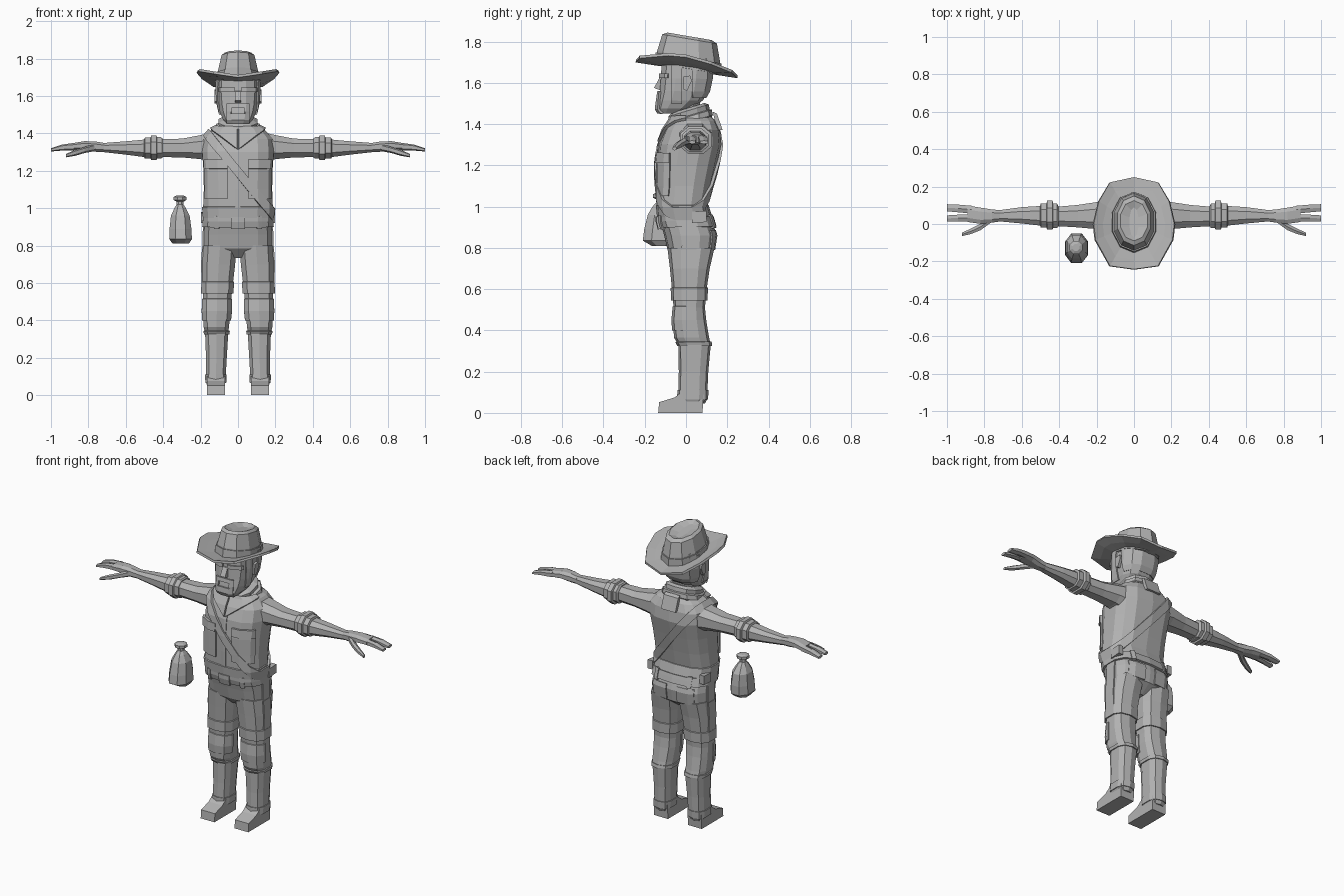
import bpy, bmesh, math
from mathutils import Vector

grey = bpy.data.materials.new("plain_grey")
grey.diffuse_color = (0.45, 0.45, 0.45, 1)


def finish(name, bm, mirror=False, solid=0, offset=1, closed=True):
    if closed:
        bmesh.ops.recalc_face_normals(bm, faces=bm.faces[:])
    me = bpy.data.meshes.new(name)
    bm.to_mesh(me)
    bm.free()
    me.materials.append(grey)
    ob = bpy.data.objects.new(name, me)
    bpy.context.collection.objects.link(ob)
    if solid:
        m = ob.modifiers.new("thickness", 'SOLIDIFY')
        m.thickness, m.offset = solid, offset
    if mirror:
        ob.modifiers.new("mirror", 'MIRROR').use_clip = False
    return ob


def loft(name, rings, n=10, axis='z', p=2.6, mirror=False, warp=None):
    """rings: (t, a0, a1, b0, b1); a,b are x,y for axis z and y,z for axis x"""
    bm, loops = bmesh.new(), []
    for t, a0, a1, b0, b1 in rings:
        loop = []
        for i in range(n):
            w = (i + 0.5) / n * math.tau
            c, s = math.cos(w), math.sin(w)
            a = (a0 + a1) / 2 + (a1 - a0) / 2 * math.copysign(abs(c) ** (2 / p), c)
            b = (b0 + b1) / 2 + (b1 - b0) / 2 * math.copysign(abs(s) ** (2 / p), s)
            co = Vector((a, b, t) if axis == 'z' else (t, a, b))
            loop.append(bm.verts.new(warp(co) if warp else co))
        loops.append(loop)
    for l, m in zip(loops, loops[1:]):
        for i in range(n):
            j = (i + 1) % n
            bm.faces.new((l[i], l[j], m[j], m[i]))
    bm.faces.new(loops[0][::-1])
    bm.faces.new(loops[-1])
    return finish(name, bm, mirror)


def patch(name, src, t, x=None, y=None, z=None, planes=(), mirror=False):
    """raised panel cut from the surface of src between limits"""
    bm = bmesh.new()
    bm.from_mesh(src.data)
    cuts = list(planes)
    for k, lim in enumerate((x, y, z)):
        if lim:
            for v, sgn in zip(lim, (-1, 1)):
                co, no = Vector((0, 0, 0)), Vector((0, 0, 0))
                co[k], no[k] = v, sgn
                cuts.append((co, no))
    for co, no in cuts:
        bmesh.ops.bisect_plane(bm, geom=bm.verts[:] + bm.edges[:] + bm.faces[:],
                               plane_co=co, plane_no=no, clear_outer=True)
    return finish(name, bm, mirror, solid=t, closed=False)


def extrude(name, outline, x0, x1, mirror=False):
    """outline of (y, z) points pulled along x"""
    bm = bmesh.new()
    a = [bm.verts.new((x0, *q)) for q in outline]
    b = [bm.verts.new((x1, *q)) for q in outline]
    bm.faces.new(a)
    bm.faces.new(b[::-1])
    for i in range(len(a)):
        j = (i + 1) % len(a)
        bm.faces.new((a[i], a[j], b[j], b[i]))
    return finish(name, bm, mirror)


# Jacket
jacket = loft("jacket", [
    (0.945, -.183, .183, -.132, .12), (1.0, -.19, .19, -.14, .105),
    (1.1, -.186, .186, -.142, .125), (1.2, -.188, .188, -.142, .148),
    (1.3, -.195, .195, -.132, .172), (1.37, -.19, .19, -.105, .165),
    (1.415, -.15, .15, -.075, .145), (1.45, -.08, .08, -.06, .11)], 14, p=2.8)
patch("jacket_hem", jacket, .008, z=(.95, 1.0))
F = (-.3, -.06)
patch("front_placket", jacket, .005, x=(-.016, .014), y=F, z=(1.0, 1.32))
for s, nm in ((-1, "right"), (1, "left")):
    lo, hi = sorted((s * .055, s * .17))
    patch(nm + "_pocket_flap", jacket, .017, x=(lo, hi), y=F, z=(1.21, 1.26))
    patch(nm + "_pocket", jacket, .009, x=(lo, hi), y=F, z=(1.05, 1.21))
patch("lapel", jacket, .014, x=(.003, .15), y=(-.3, 0), z=(1.29, 1.43),
      planes=[((0, 0, 1.31), (.6, 0, -.8))], mirror=True)

# Shoulder strap running diagonally around the body
n = Vector((.78, 0, .626))
c = Vector((0, 0, 1.194))
patch("shoulder_strap", jacket, .014, planes=[(c + n * .023, n), (c - n * .023, -n)])

# Scarf and neck, lower at the front
tilt = lambda k: (lambda v: Vector((v.x, v.y, v.z + k * v.y)))
loft("scarf", [(1.38, -.12, .12, -.085, .115), (1.405, -.13, .13, -.095, .13),
               (1.432, -.122, .122, -.088, .125), (1.437, -.105, .105, -.085, .115),
               (1.462, -.108, .108, -.085, .11), (1.475, -.085, .085, -.07, .09)],
     10, warp=tilt(.3))
extrude("scarf_back_fold", [(.13, 1.46), (.15, 1.45), (.178, 1.37), (.15, 1.37)], -.05, .05)
loft("neck", [(1.38, -.075, .075, -.06, .075), (1.54, -.075, .075, -.065, .07)], 8)

# Head and face
head = loft("head", [
    (1.45, -.06, .06, -.128, -.03), (1.475, -.083, .083, -.143, .03),
    (1.515, -.1, .1, -.138, .085), (1.56, -.11, .11, -.13, .112),
    (1.62, -.115, .115, -.125, .125), (1.72, -.113, .113, -.12, .125)], 12, p=2.8)
extrude("nose", [(-.11, 1.63), (-.128, 1.625), (-.155, 1.575), (-.12, 1.562)], -.017, .017)
patch("moustache", head, .012, x=(-.055, .055), y=F, z=(1.535, 1.558))
patch("beard_side", head, .011, x=(.036, .056), y=F, z=(1.475, 1.535), mirror=True)
patch("chin_beard", head, .011, x=(-.056, .056), y=F, z=(1.456, 1.505))
patch("brow", head, .01, x=(.015, .095), y=F, z=(1.622, 1.645), mirror=True)
patch("sideburn", head, .008, x=(.05, .2), y=(-.07, -.02), z=(1.5, 1.7), mirror=True)
patch("back_hair", head, .008, y=(.03, .2), z=(1.53, 1.7))
extrude("ear", [(-.015, 1.57), (.005, 1.56), (.028, 1.61), (.02, 1.635), (-.012, 1.63)],
        .1, .126, mirror=True)

# Hat brim, curled up at the sides and drooping at the back
half = [(0, .25), (.13, .222), (.19, .12), (.218, 0), (.208, -.085), (.13, -.225), (0, -.243)]
outline = half + [(-x, y) for x, y in half[-2:0:-1]]
bm = bmesh.new()
loops = []
for f in (0.5, 0.78, 1):
    loops.append([bm.verts.new((x * f, y * f, 1.668 - .155 * y * f + 1.3 * (x * f) ** 2))
                  for x, y in outline])
for a, b in zip(loops, loops[1:]):
    for i in range(len(a)):
        j = (i + 1) % len(a)
        bm.faces.new((a[i], b[i], b[j], a[j]))
finish("hat_brim", bm, solid=.014, offset=0)

# Hat crown with a creased top
crown = loft("hat_crown", [
    (1.665, -.118, .118, -.148, .165), (1.73, -.112, .112, -.14, .165),
    (1.815, -.092, .092, -.115, .15), (1.828, -.075, .075, -.09, .125),
    (1.812, -.025, .025, -.07, .09)], 10, p=2.1, warp=tilt(-.17))
patch("hat_band", crown, .007, planes=[((0, 0, 1.722), (0, .17, 1)), ((0, 0, 1.67), (0, -.17, -1))])

# Arms, rolled cuffs and hands
loft("arm", [
    (.12, -.05, .135, 1.235, 1.415), (.2, -.032, .122, 1.258, 1.395),
    (.3, -.022, .106, 1.268, 1.375), (.41, -.015, .096, 1.27, 1.373),
    (.5, -.012, .1, 1.27, 1.37), (.6, 0, .093, 1.284, 1.36),
    (.72, .012, .076, 1.298, 1.35)], 8, 'x', 2.4, True)
loft("sleeve_cuff", [
    (.405, -.02, .1, 1.265, 1.378), (.412, -.025, .115, 1.262, 1.384),
    (.432, -.025, .115, 1.262, 1.384), (.436, -.035, .13, 1.252, 1.392),
    (.464, -.035, .13, 1.252, 1.392), (.468, -.024, .115, 1.262, 1.382),
    (.498, -.024, .115, 1.262, 1.382), (.502, -.012, .1, 1.27, 1.37)], 8, 'x', 2.4, True)
loft("palm", [
    (.715, .012, .076, 1.3, 1.35), (.76, .005, .08, 1.3, 1.358),
    (.82, -.002, .09, 1.31, 1.36), (.89, .008, .102, 1.31, 1.348)], 8, 'x', 2.6, True)
for nm, a, b in (("front_fingers", .012, .052), ("back_fingers", .054, .1)):
    d = .012 if nm[0] == 'b' else 0
    loft(nm, [(.87, a, b, 1.31, 1.35), (.94, a + d / 2, b + d / 2, 1.308, 1.34),
              (1.0, a + d, b + d - .004, 1.303, 1.32)], 6, 'x', 2.6, True)
loft("thumb", [(.765, .005, .045, 1.305, 1.345), (.82, -.035, .005, 1.295, 1.328),
               (.87, -.055, -.022, 1.28, 1.312), (.92, -.066, -.045, 1.272, 1.29)],
     6, 'x', 2.4, True)

# Trousers
hips = loft("hips", [
    (.735, -.05, .05, -.04, .07), (.785, -.186, .186, -.088, .136),
    (.86, -.186, .186, -.106, .148), (.93, -.18, .18, -.125, .128),
    (.97, -.178, .178, -.125, .115)], 14, p=3)
leg = loft("trouser_leg", [
    (.045, .077, .163, -.032, .092), (.065, .066, .172, -.038, .102),
    (.2, .058, .173, -.035, .108), (.33, .05, .178, -.037, .12),
    (.365, .046, .186, -.058, .112), (.45, .036, .19, -.064, .098),
    (.51, .034, .19, -.06, .092), (.6, .024, .193, -.068, .1),
    (.7, .012, .194, -.078, .115), (.8, .004, .188, -.09, .138)], 10, p=2.8, mirror=True)
patch("knee_band", leg, .009, z=(.545, .6), mirror=True)
patch("knee_patch", leg, .007, y=(-.2, 0), z=(.4, .51), mirror=True)
patch("shin_fold", leg, .007, z=(.325, .345), mirror=True)
patch("ankle_hem", leg, .005, z=(.066, .11), mirror=True)
patch("side_stripe", leg, .007, x=(.12, .3), y=(-.02, .05), z=(.6, .79), mirror=True)
patch("hip_stripe", hips, .007, x=(.12, .3), y=(-.02, .05), z=(.79, .9), mirror=True)
patch("back_pocket", hips, .007, x=(.035, .14), y=(.03, .3), z=(.79, .885), mirror=True)

# Belt
belt = patch("belt", hips, .012, z=(.9, .95))
patch("belt_buckle", hips, .022, x=(-.035, .035), y=F, z=(.895, .953))
patch("belt_loop", hips, .018, x=(.1, .12), z=(.893, .957), mirror=True)
extrude("belt_pouch", [(.03, .92), (.1, .925), (.1, .98), (.03, .975)], .165, .197, True)

# Shoes
extrude("shoe", [(-.135, 0), (.08, 0), (.085, .09), (-.01, .11), (-.055, .075), (-.13, .052)],
        .07, .166, True)

# Water flask hanging beside the hip
loft("flask_body", [
    (.81, -.352, -.26, -.17, -.075), (.835, -.372, -.242, -.215, -.045),
    (.89, -.37, -.245, -.208, -.045), (.96, -.362, -.255, -.19, -.055),
    (1.0, -.342, -.276, -.165, -.085), (1.02, -.33, -.29, -.145, -.105)], 8, p=2.3)
loft("flask_neck", [
    (1.01, -.33, -.29, -.145, -.105), (1.035, -.33, -.29, -.145, -.105),
    (1.043, -.347, -.273, -.163, -.088), (1.06, -.347, -.273, -.163, -.088),
    (1.068, -.33, -.29, -.145, -.105)], 8, p=2)
